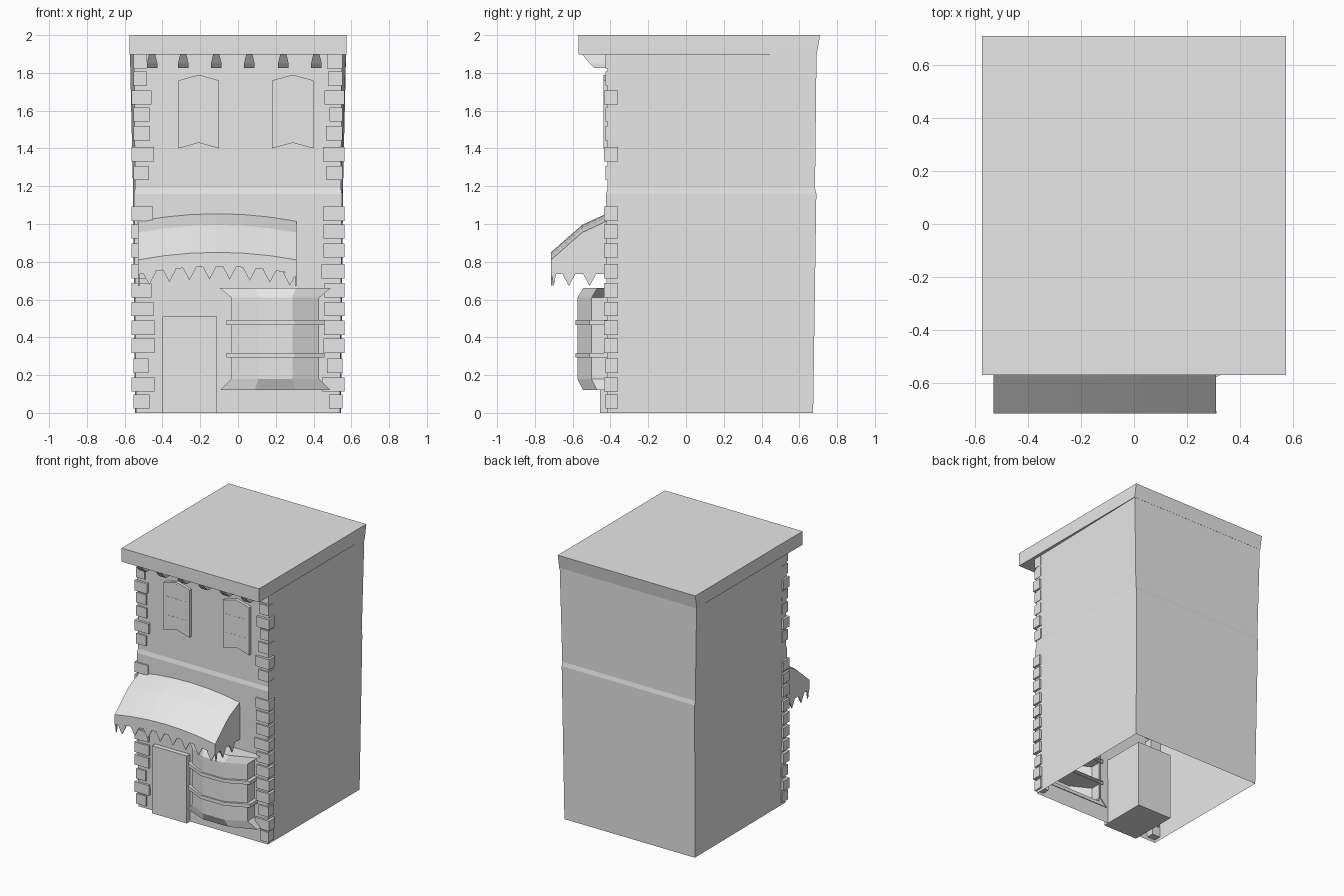
import bpy, bmesh, random

random.seed(4)
if "Cube" in bpy.data.objects:
    bpy.data.objects.remove(bpy.data.objects["Cube"], do_unlink=True)

grey = bpy.data.materials.new("plain_grey")
grey.use_nodes = True
COLOUR = (0.8, 0.8, 0.8, 1)
grey.diffuse_color = COLOUR
grey.node_tree.nodes["Principled BSDF"].inputs["Base Color"].default_value = COLOUR


def finish(name, bm, recalc=True):
    bmesh.ops.remove_doubles(bm, verts=bm.verts, dist=0.0001)
    if recalc:
        bmesh.ops.recalc_face_normals(bm, faces=bm.faces)
    mesh = bpy.data.meshes.new(name)
    bm.to_mesh(mesh)
    bm.free()
    mesh.materials.append(grey)
    obj = bpy.data.objects.new(name, mesh)
    bpy.context.collection.objects.link(obj)
    return obj


def face(bm, points):
    return bm.faces.new([bm.verts.new(p) for p in points])


def add_loft(bm, rings, closed=True, caps=(True, True)):
    loops = [[bm.verts.new(p) for p in ring] for ring in rings]
    n = len(loops[0])
    for a, b in zip(loops, loops[1:]):
        for i in range(n if closed else n - 1):
            j = (i + 1) % n
            bm.faces.new((a[i], a[j], b[j], b[i]))
    if caps[0]:
        bm.faces.new(loops[0][::-1])
    if caps[1]:
        bm.faces.new(loops[-1])


def add_box(bm, x0, x1, y0, y1, z0, z1):
    add_loft(bm, [[(x0, y0, z), (x1, y0, z), (x1, y1, z), (x0, y1, z)]
                  for z in (z0, z1)])


def box(name, *size):
    bm = bmesh.new()
    add_box(bm, *size)
    return finish(name, bm)


def lerp(a, b, t):
    return a + (b - a) * t


# Walls: open underneath, with a storey ledge and an opening for the bay
FRONT, MID = -0.415, 1.16
bm = bmesh.new()
levels = [(0, FRONT, 0.673, 0.54, 0.545), (MID, -0.423, 0.69, 0.55, 0.556),
          (1.19, FRONT, 0.683, 0.545, 0.556), (1.9, FRONT, 0.691, 0.55, 0.572)]
walls = [[(wf, f, z), (wb, b, z), (-wb, b, z), (-wf, f, z)]
         for z, f, b, wf, wb in levels]
add_loft(bm, walls[:2], closed=False, caps=(False, False))
add_loft(bm, walls[1:], caps=(False, True))


def front_point(x, z):
    t = z / MID
    side = lerp(0.54, 0.55, t)
    return (max(-side, min(side, x)), lerp(FRONT, -0.423, t), z)


xs, zs = (-1, -0.03, 0.425, 1), (0, 0.15, 0.63, MID)
for i in range(3):
    for k in range(3):
        if (i, k) != (1, 1):
            face(bm, [front_point(xs[i + a], zs[k + b])
                      for a, b in ((0, 0), (1, 0), (1, 1), (0, 1))])
finish("walls", bm)

# Flat roof, flaring out at the back
bm = bmesh.new()
add_loft(bm, [[(-0.575, -0.57, z), (0.575, -0.57, z), (0.575, y, z), (-0.575, y, z)]
              for z, y in ((1.898, 0.692), (2, 0.71))])
finish("roof_slab", bm)

# Brackets under the roof
bm = bmesh.new()
for x in (-0.455, -0.29, -0.115, 0.06, 0.24, 0.415):
    add_loft(bm, [[(x - w, y, z), (x + w, y, z), (x + w, -0.41, z), (x - w, -0.41, z)]
                  for z, y, w in ((1.825, -0.485, 0.028), (1.85, -0.51, 0.028),
                                  (1.9, -0.55, 0.016))])
finish("roof_brackets", bm)

# Corner stones, alternately long and short
bm = bmesh.new()
heights = [0.06, 0.15, 0.25, 0.355, 0.45, 0.55, 0.65, 0.75, 0.86, 0.96, 1.055,
           1.27, 1.37, 1.48, 1.58, 1.67, 1.77, 1.86]
for side in (-1, 1):
    for i, z in enumerate(heights):
        long = i % 2 and i < 11 or i in (4, 6, 8, 10, 12, 15)
        inner = (0.45 if long else 0.475) + random.uniform(-0.01, 0.01)
        outer = 0.563 if long else 0.552
        x0, x1 = sorted((side * inner, side * outer))
        add_box(bm, x0, x1, -0.433 if long else -0.427, -0.36, z - 0.038, z + 0.038)
finish("corner_stones", bm)

# Upper windows with chevron heads and thin glazing bars
for name, x0, x1 in (("window_right", -0.315, -0.1), ("window_left", 0.18, 0.4)):
    bm = bmesh.new()
    mid = (x0 + x1) / 2
    outline = [(x0, 1.4), (mid, 1.43), (x1, 1.4), (x1, 1.76), (mid, 1.79), (x0, 1.76)]
    add_loft(bm, [[(x, y, z) for x, z in outline] for y in (-0.437, -0.4)])
    finish(name, bm)
    bm = bmesh.new()
    add_box(bm, mid - 0.003, mid + 0.003, -0.438, -0.43, 1.45, 1.77)
    for z in (1.52, 1.66):
        add_box(bm, x0 + 0.02, x1 - 0.02, -0.438, -0.43, z - 0.003, z + 0.003)
    finish(name + "_bars", bm)

# Door block running back into the building
box("door", -0.4, -0.11, -0.455, -0.08, 0, 0.51)

# Awning: bowed cover, closed ends, toothed valance
AX0, AX1, SEGS = -0.53, 0.31, 6


def bow(x):
    t = (x - AX0) / (AX1 - AX0)
    return 0.16 * t * (1 - t)


profile = [(-0.41, 1.02), (-0.55, 0.955), (-0.715, 0.81), (-0.715, 0.735)]
bm = bmesh.new()
columns = [lerp(AX0, AX1, i / SEGS) for i in range(SEGS + 1)]
add_loft(bm, [[(x, y, z + bow(x)) for y, z in profile] for x in columns],
         closed=False, caps=(False, False))
for x in (AX0, AX1):
    face(bm, [(x, y, z) for y, z in profile + [(-0.41, 0.735)]])
finish("awning", bm)

bm = bmesh.new()
for i in range(8):
    x = lerp(AX0 + 0.06, AX1 - 0.035, i / 7)
    z = 0.737 + bow(x)
    add_loft(bm, [[(x - 0.037, y, z), (x, y, z - 0.07), (x + 0.037, y, z)]
                  for y in (-0.715, -0.707)])
for x in (AX0, AX1 - 0.008):
    for y in (-0.7, -0.62, -0.51):
        w = 0.035 if y > -0.7 else 0.012
        add_loft(bm, [[(px, y - w, 0.737), (px, y, 0.672), (px, y + w, 0.737)]
                      for px in (x, x + 0.008)])
finish("awning_teeth", bm)


# Bay window: faceted bow with spreading head and sill
def bay_ring(z, grow, side_y, front_y):
    half = [(0.2325 + grow, -0.41), (0.2325 + grow, side_y), (0.09 + grow * 0.3, front_y)]
    plan = half + [(-x, y) for x, y in reversed(half)]
    return [(0.1975 + x, y, z) for x, y in plan]


bm = bmesh.new()
add_loft(bm, [bay_ring(0.12, 0.06, -0.47, -0.545), bay_ring(0.18, 0, -0.5, -0.575),
              bay_ring(0.61, 0, -0.5, -0.575), bay_ring(0.66, 0.06, -0.47, -0.545)],
         closed=False)
finish("bay_window", bm)

# Rails round the bay
bm = bmesh.new()
for z in (0.292, 0.465):
    add_loft(bm, [bay_ring(h, 0.027, -0.51, -0.585) for h in (z, z + 0.026)],
             closed=False)
finish("bay_rails", bm)
